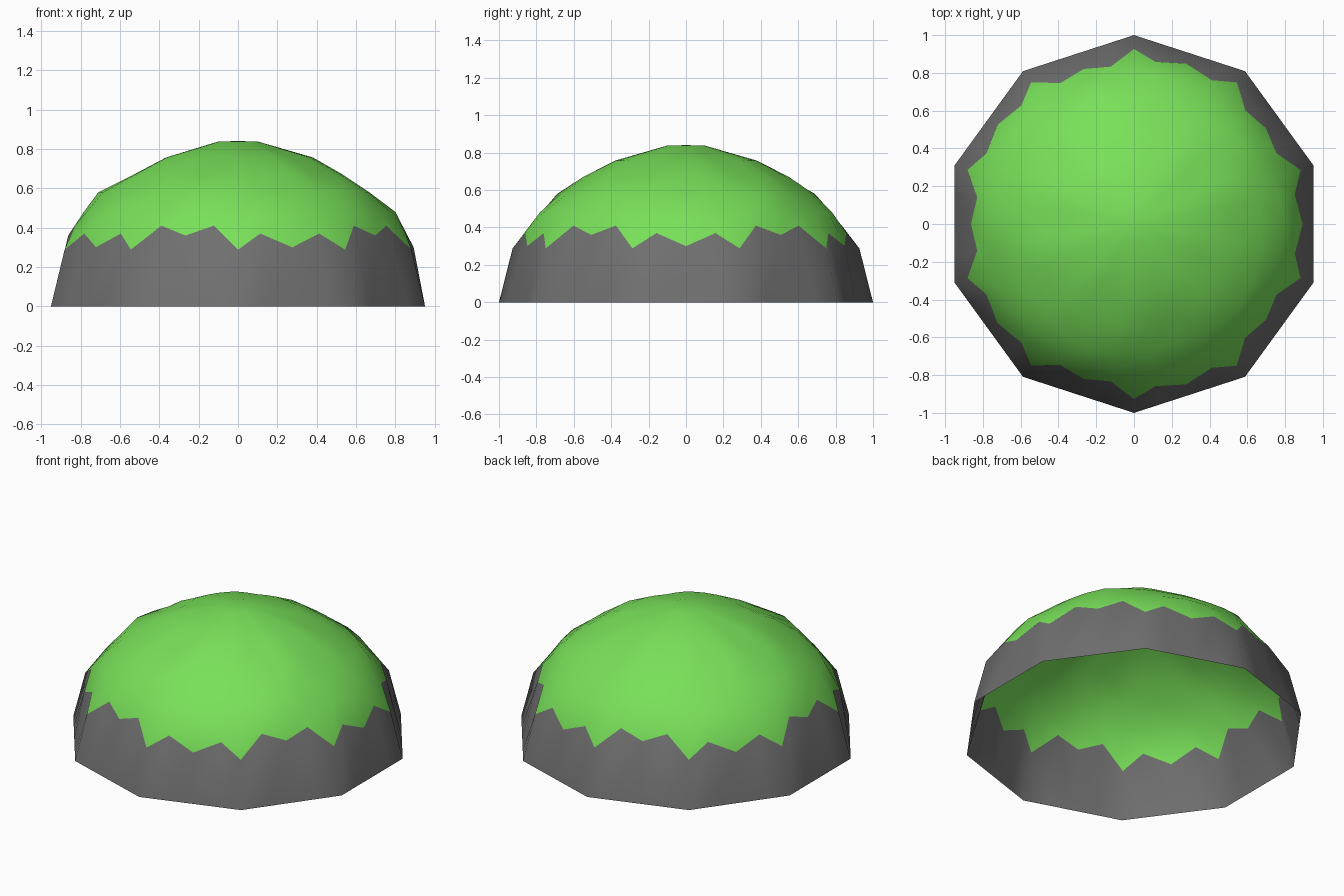
import bpy, bmesh
from math import cos, sin, radians

if "Cube" in bpy.data.objects:
    bpy.data.objects.remove(bpy.data.objects["Cube"])

# One 72 degree sector: face A middle, A quarter, corner, B quarter, face B middle, and mirrored back
ANGLES = [0, 10.5, 18, 26.4, 36, 45.6, 54, 61.5]
MIRROR = [0, 1, 2, 3, 4, 3, 2, 1]

# Each ring: (radius, height) for the five stations of a half sector
def even_ring(z, a, c, b):
    return [(a, z), ((a + c) / 2, z), (c, z), ((b + c) / 2, z), (b, z)]

base = [(0.951 / cos(radians(d)), 0) for d in (0, 10.5, 18, 9.6, 0)]
zigzag = [(0.893, 0.30), (0.866, 0.37), (0.927, 0.288), (0.842, 0.41), (0.863, 0.36)]
rings = [base, zigzag,
         even_ring(0.48, 0.80, 0.777, 0.784),
         even_ring(0.58, 0.667, 0.682, 0.71),
         even_ring(0.67, 0.532, 0.55, 0.525),
         even_ring(0.757, 0.38, 0.38, 0.36),
         even_ring(0.838, 0.10, 0.10, 0.10)]

def material(name, color):
    m = bpy.data.materials.new(name)
    m.diffuse_color = color
    m.use_nodes = True
    m.node_tree.nodes["Principled BSDF"].inputs["Base Color"].default_value = m.diffuse_color
    return m

# Open dome shell: dark wall below the zigzag, green cap above
bm = bmesh.new()
loops = []
for ring in rings:
    loop = []
    for sector in range(5):
        for ang, station in zip(ANGLES, MIRROR):
            r, z = ring[station]
            t = radians(ang + 72 * sector)
            loop.append(bm.verts.new((r * cos(t), r * sin(t), z)))
    loops.append(loop)

n = len(loops[0])
for level, (lo, hi) in enumerate(zip(loops, loops[1:])):
    for i in range(n):
        j = (i + 1) % n
        f = bm.faces.new((lo[i], lo[j], hi[j], hi[i]))
        f.material_index = 0 if level == 0 else 1
pole = bm.verts.new((0, 0, 0.84))
for i in range(n):
    bm.faces.new((loops[-1][i], loops[-1][(i + 1) % n], pole)).material_index = 1
for f in bm.faces:
    f.smooth = True

mesh = bpy.data.meshes.new("dome_shell")
bm.to_mesh(mesh)
bm.free()
mesh.materials.append(material("dark_grey", (0.16, 0.16, 0.16, 1)))
mesh.materials.append(material("green", (0.19, 0.75, 0.10, 1)))
dome = bpy.data.objects.new("dome_shell", mesh)
bpy.context.collection.objects.link(dome)
